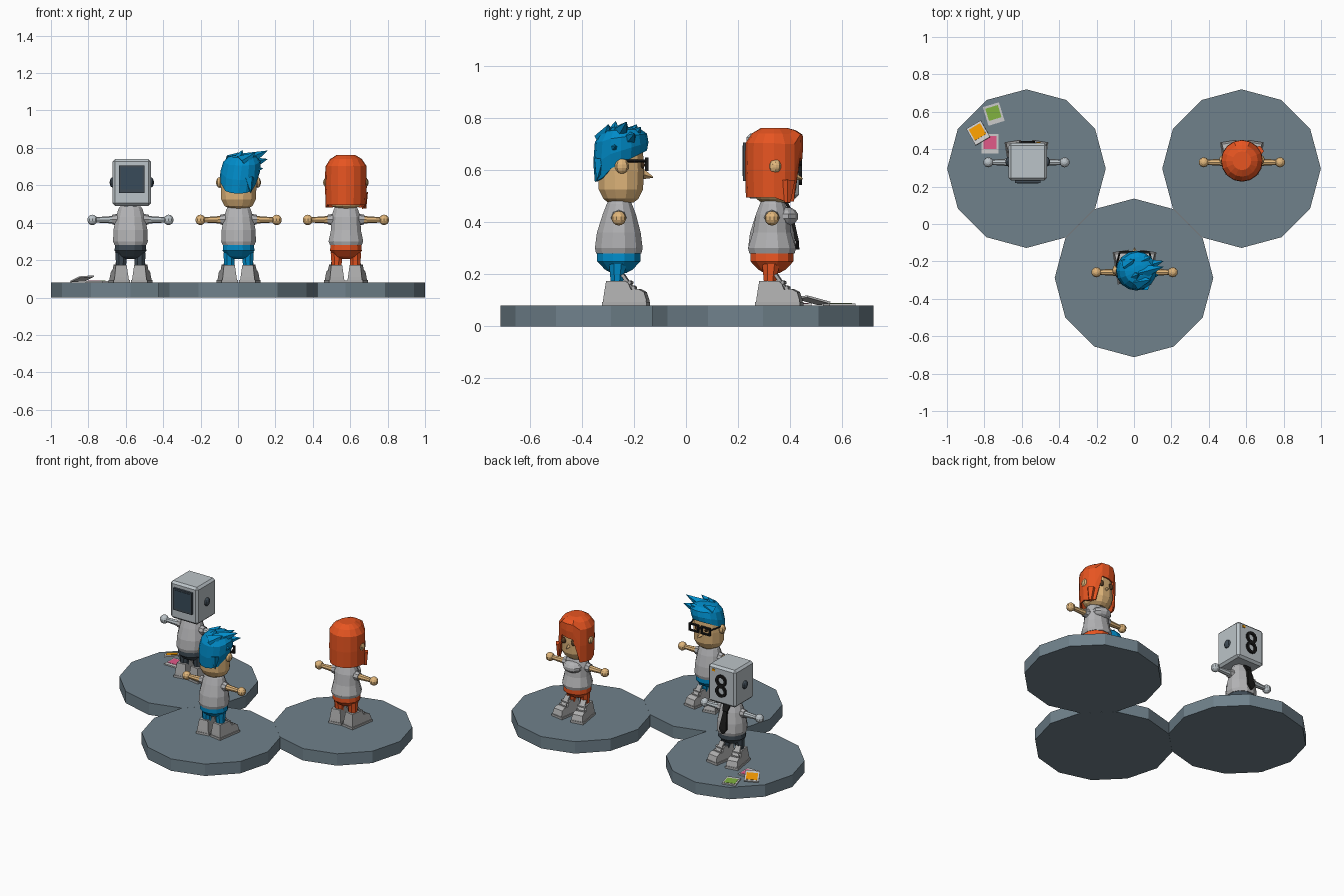
import bpy, bmesh
from math import sin, cos, pi, radians, tau
from mathutils import Vector, Matrix

if "Cube" in bpy.data.objects:
    bpy.data.objects.remove(bpy.data.objects["Cube"])

mats = {}
def mat(key, rgb):
    m = bpy.data.materials.new(key)
    m.diffuse_color = (*rgb, 1)
    m.use_nodes = True
    m.node_tree.nodes["Principled BSDF"].inputs["Base Color"].default_value = m.diffuse_color
    mats[key] = m
for k, c in dict(slate=(.16, .22, .26), skin=(.75, .47, .2), blue=(.0, .26, .58), orange=(.8, .09, .015),
                 dark=(.05, .07, .09), black=(.01, .01, .01), metal=(.5, .55, .58), brown=(.1, .05, .02),
                 shirt=(.45, .45, .46), shoe=(.42, .42, .42), green=(.22, .45, .05), amber=(.9, .32, .0),
                 pink=(.75, .1, .25), screen=(.04, .07, .1), paper=(.55, .57, .55)).items():
    mat(k, c)

O = Vector((0, 0, 0))        # origin of the figure being built

def finish(name, bm, m, M=None):
    bmesh.ops.recalc_face_normals(bm, faces=bm.faces)
    if M:
        bm.transform(M)
    bm.transform(Matrix.Translation(O))
    me = bpy.data.meshes.new(name)
    bm.to_mesh(me)
    bm.free()
    ob = bpy.data.objects.new(name, me)
    me.materials.append(mats[m])
    bpy.context.collection.objects.link(ob)
    return ob

def skin_rings(bm, rings, bottom=True):
    vs = [[bm.verts.new(p) for p in r] for r in rings]
    n = len(vs[0])
    for a, b in zip(vs, vs[1:]):
        for i in range(n):
            bm.faces.new((a[i], a[(i + 1) % n], b[(i + 1) % n], b[i]))
    bm.faces.new(vs[-1])
    if bottom:
        bm.faces.new(vs[0])

def loft(name, rows, m, n=12, x=0):
    """Stack of ellipses: (z, rx, ry, y centre)."""
    bm = bmesh.new()
    skin_rings(bm, [[(x + rx * cos(tau * (i + .5) / n), y + ry * sin(tau * (i + .5) / n), z)
                     for i in range(n)] for z, rx, ry, y in rows])
    return finish(name, bm, m)

def tube(name, p, q, r1, r2, m, n=8):
    bm = bmesh.new()
    p, q = Vector(p), Vector(q)
    bmesh.ops.create_cone(bm, cap_ends=True, segments=n, radius1=r1, radius2=r2, depth=(q - p).length)
    M = Matrix.Translation((p + q) / 2) @ (q - p).to_track_quat('Z', 'Y').to_matrix().to_4x4()
    return finish(name, bm, m, M)

def ball(name, c, r, m, n=10):
    bm = bmesh.new()
    bmesh.ops.create_uvsphere(bm, u_segments=n, v_segments=7, radius=1)
    return finish(name, bm, m, Matrix.Translation(c) @ Matrix.Diagonal((*r, 1)))

def box(name, c, size, m, M=None, bevel=0):
    bm = bmesh.new()
    bmesh.ops.create_cube(bm, size=1)
    T = Matrix.Translation(c) @ Matrix.Diagonal((*size, 1))
    ob = finish(name, bm, m, (M @ T) if M else T)
    if bevel:
        ob.modifiers.new("bevel", 'BEVEL').width = bevel
    return ob

def ring(name, c, rx, rz, t, d, m, n):
    """Flat frame facing +y."""
    bm = bmesh.new()
    prof = [(0, 0), (0, d), (-t, d), (-t, 0)]
    vs = [[bm.verts.new((c[0] + (rx + e) * cos(tau * (i + .5) / n), c[1] + y,
                         c[2] + (rz + e) * sin(tau * (i + .5) / n))) for e, y in prof] for i in range(n)]
    for i in range(n):
        a, b = vs[i], vs[(i + 1) % n]
        for j in range(4):
            bm.faces.new((a[j], a[(j + 1) % 4], b[(j + 1) % 4], b[j]))
    return finish(name, bm, m)

def hair_cap(name, low, top, prof, m, x=0, y=.008, n=16):
    """Open shell whose lower rim height depends on the angle."""
    bm = bmesh.new()
    skin_rings(bm, [[(x * t + r * cos(a), y + r * sin(a), low(a) + (top - low(a)) * t)
                     for a in (tau * i / n for i in range(n))] for t, r in prof], bottom=False)
    ob = finish(name, bm, m)
    s = ob.modifiers.new("thickness", 'SOLIDIFY')
    s.thickness, s.offset = .01, -1
    return ob

def shoe(s):
    prof = [(-.057, .08), (.112, .08), (.113, .102), (.103, .132), (.08, .144),
            (.052, .142), (.042, .165), (.03, .174), (-.045, .174), (-.054, .11)]
    M = Matrix.Translation((s * .056, 0, 0)) @ Matrix.Rotation(radians(-9 * s), 4, 'Z')
    bm = bmesh.new()
    hw = lambda z: .041 - .012 * (z - .08) / .095
    sides = [[bm.verts.new((k * hw(z), y, z)) for y, z in prof] for k in (-1, 1)]
    n = len(prof)
    for i in range(n):
        bm.faces.new((sides[0][i], sides[0][(i + 1) % n], sides[1][(i + 1) % n], sides[1][i]))
    for f in sides:
        bm.faces.new(f)
    finish("shoe", bm, "shoe", M)
    box("shoe_sole", (0, .028, .087), (.088, .174, .014), "shoe", M)
    # tongue and laces
    box("shoe_tongue", (0, 0, 0), (.036, .012, .065), "shoe",
        M @ Matrix.Translation((0, .034, .172)) @ Matrix.Rotation(radians(35), 4, 'X'))
    for y, z in ((.06, .148), (.045, .168)):
        tube("shoe_lace", M @ Vector((-.028, y, z)), M @ Vector((.028, y, z)), .008, .008, "shoe", 6)

def body(trousers, flesh, waist):
    loft("shirt", [(.28, .088, .09, 0), (.3, .096, .095, 0), (.36, waist, waist - .007, 0),
                   (.43, .08, .066, .002), (.47, .068, .05, .002), (.487, .058, .042, .002)], "shirt")
    loft("neck", [(.47, .035, .035, 0), (.51, .035, .035, 0)], flesh, 8)
    loft("trousers", [(.292, .084, .086, 0), (.25, .088, .086, 0), (.218, .062, .055, 0),
                      (.205, .03, .03, 0)], trousers)
    for s in (-1, 1):
        loft("leg", [(.24, .034, .036, -.004), (.2, .031, .03, -.006), (.14, .027, .022, -.008)],
             trousers, 8, s * .05)
        shoe(s)
        tube("sleeve", (s * .045, 0, .418), (s * .098, 0, .416), .034, .026, "shirt")
        tube("arm", (s * .08, 0, .416), (s * .19, 0, .415), .021, .014, flesh)
        ball("hand", (s * .204, 0, .415), (.028, .028, .028), flesh)

def head():
    loft("head", [(.475, .05, .05, .008), (.49, .078, .07, .008), (.525, .096, .088, .008),
                  (.6, .099, .092, .008), (.67, .095, .088, .008), (.73, .065, .06, .008)], "skin")
    for s in (-1, 1):
        ball("ear", (s * .1, .012, .615), (.02, .027, .029), "skin", 8)

# three touching twelve-sided platforms
for cx, cy in ((-.575, .296), (0, -.288), (.575, .296)):
    O = Vector((cx, cy, 0))
    bm = bmesh.new()
    skin_rings(bm, [[(.424 * cos(tau * i / 12), .424 * sin(tau * i / 12), z) for i in range(12)] for z in (0, .08)])
    finish("platform", bm, "slate")

# front figure: blue spiky hair and glasses
O = Vector((.003, -.258, 0))
body("blue", "skin", .094)
head()
tube("nose", (0, .088, .585), (0, .132, .572), .022, .002, "skin", 4)
hair_cap("spiky_hair", lambda a: .625 + .05 * sin(a) - (.02 if sin(a) < -.5 else 0), .765,
         [(0, .1), (.35, .106), (.72, .1), (.92, .075), (1, .03)], "blue", x=.025)
for base, tip, r in (((.04, 0, .73), (.155, .03, .785), .045), ((.05, .03, .71), (.155, .06, .74), .045),
                     ((.05, -.02, .68), (.13, -.015, .69), .045), ((0, -.02, .73), (.02, -.012, .788), .04),
                     ((.02, -.05, .72), (.09, -.04, .775), .045), ((.02, .05, .72), (.09, .085, .765), .045),
                     ((-.04, .04, .73), (.0, .07, .775), .04), ((.055, -.07, .64), (.066, -.085, .56), .03)):
    tube("hair_spike", base, tip, r, .001, "blue", 5)
for s in (-1, 1):
    ring("glasses_frame", (s * .044, .1, .622), .05, .036, .012, .014, "black", 4)
    tube("glasses_temple", (s * .08, .104, .635), (s * .1, .02, .635), .005, .005, "black", 4)
    ball("eye", (s * .036, .09, .62), (.012, .01, .014), "brown", 8)
box("glasses_bridge", (0, .107, .63), (.02, .012, .01), "black")

# right figure: orange bobbed hair
O = Vector((.577, .33, 0))
body("orange", "skin", .083)
ball("chest", (0, .048, .422), (.066, .054, .038), "shirt")
head()
tube("nose", (0, .09, .575), (0, .118, .565), .015, .002, "skin", 4)
def bob(a):
    f = sin(a)
    return .64 + .02 * cos(a) if f > .8 else .48 if f > 0 else .495
hair_cap("bobbed_hair", bob, .762, [(0, .108), (.4, .112), (.78, .11), (.92, .085), (1, .05)], "orange")
for s in (-1, 1):
    ball("ear_tip", (s * .108, .016, .615), (.014, .02, .02), "skin", 8)
    ball("eye", (s * .037, .093, .605), (.022, .012, .02), "brown", 8)
tube("hair_lock", (.088, .06, .56), (.097, .06, .475), .03, .012, "orange", 5)

# left figure: box head with a screen behind and two stacked rings in front
O = Vector((-.575, .33, 0))
body("dark", "metal", .094)
box("box_head", (.007, .003, .615), (.205, .2, .25), "metal", bevel=.014)
box("screen_frame", (.007, -.1, .632), (.138, .022, .146), "dark")
box("screen", (.007, -.11, .636), (.115, .008, .118), "screen")
for s in (-1, 1):
    ball("side_knob", (.007 + s * .103, .003, .615), (.016, .027, .027), "dark", 10)
for z in (.652, .582):
    ring("face_ring", (.007, .1, z), .04, .04, .017, .015, "black", 12)
box("face_button", (.065, .104, .71), (.022, .008, .014), "amber")
# necktie
bm = bmesh.new()
skin_rings(bm, [[(-w, y, z), (w, y, z), (w, y + .014, z), (-w, y + .014, z)] for z, w, y in
                ((.295, .004, .091), (.325, .027, .09), (.435, .013, .065), (.44, .018, .066), (.475, .024, .048))])
finish("necktie", bm, "black")

# photo cards scattered on the left platform
O = Vector((0, 0, 0))
for x, y, z, rot, tilt, m in ((-.75, .588, .084, 17, 0, "green"), (-.77, .43, .084, 0, 0, "pink"),
                              (-.833, .487, .1, 30, 14, "amber")):
    M = (Matrix.Translation((x, y, z)) @ Matrix.Rotation(radians(tilt), 4, Vector((-1, -1, 0)))
         @ Matrix.Rotation(radians(rot), 4, 'Z'))
    box("photo_card", (0, 0, 0), (.09, .104, .008), "paper", M)
    box("photo_picture", (0, .006, .004), (.07, .068, .004), m, M)
